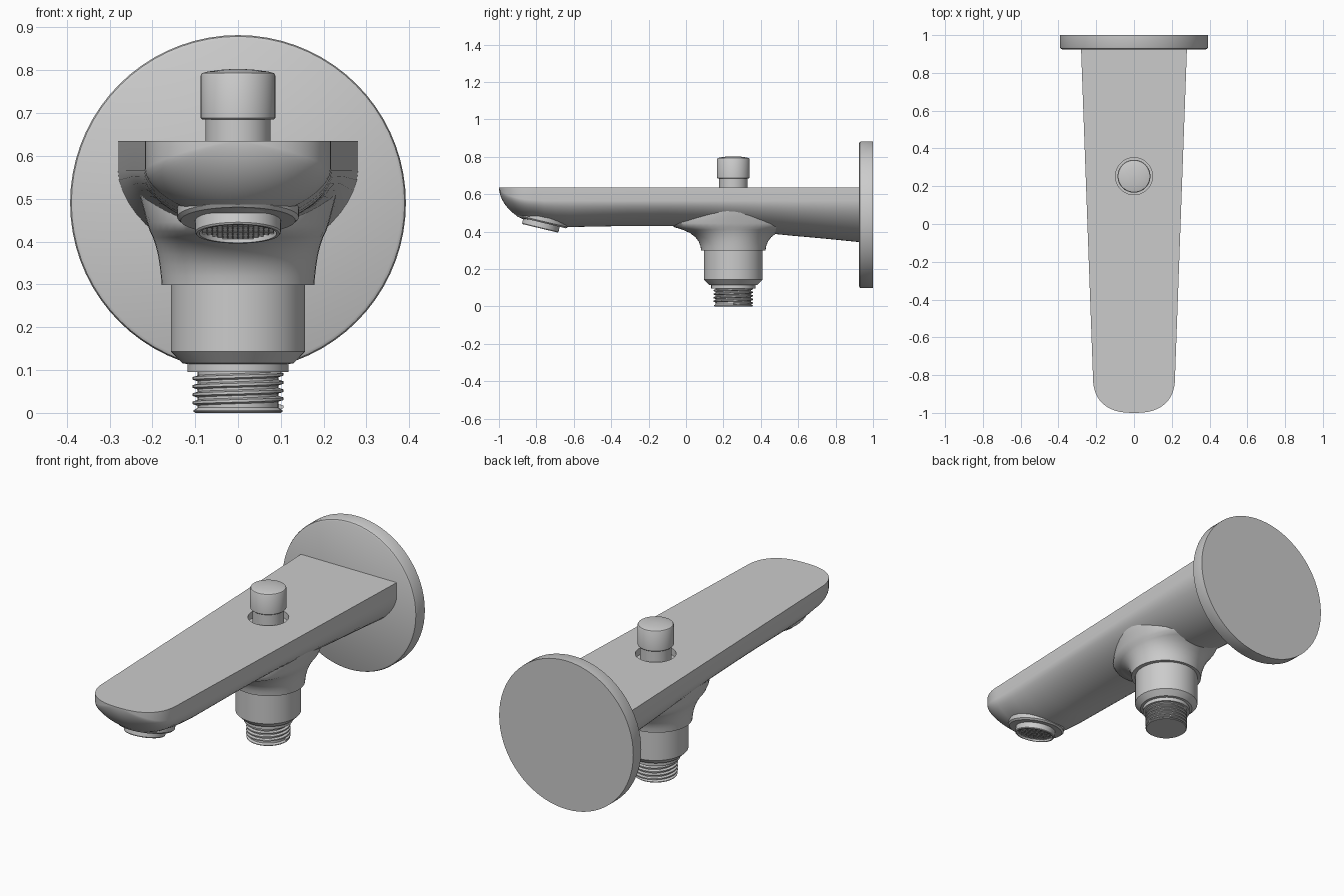
import bpy, bmesh, math
from mathutils import Vector

if "Cube" in bpy.data.objects:
    bpy.data.objects.remove(bpy.data.objects["Cube"])

TOP, AXIS_Y = 0.635, 0.253
TILT = -0.235


def loft(name, rings, loc=(0, 0, 0), rot_x=0.0, caps=True):
    """Skin a list of closed rings into one mesh object."""
    bm = bmesh.new()
    vs = [[bm.verts.new(p) for p in ring] for ring in rings]
    n = len(rings[0])
    for a, b in zip(vs, vs[1:]):
        for i in range(n):
            j = (i + 1) % n
            bm.faces.new((a[i], a[j], b[j], b[i]))
    if caps:
        bm.faces.new(vs[0])
        bm.faces.new(vs[-1])
    bmesh.ops.recalc_face_normals(bm, faces=bm.faces)
    me = bpy.data.meshes.new(name)
    bm.to_mesh(me)
    bm.free()
    ob = bpy.data.objects.new(name, me)
    bpy.context.collection.objects.link(ob)
    ob.location, ob.rotation_euler.x = loc, rot_x
    return ob


def ring(rx, ry, z, n=48):
    return [(rx * math.cos(2 * math.pi * i / n), ry * math.sin(2 * math.pi * i / n), z)
            for i in range(n)]


def lathe(name, profile, loc, rot_x=0.0, n=48):
    return smooth(loft(name, [ring(r, r, z, n) for r, z in profile], loc, rot_x))


def activate(ob):
    bpy.ops.object.select_all(action='DESELECT')
    ob.select_set(True)
    bpy.context.view_layer.objects.active = ob


def smooth(ob, angle=32):
    activate(ob)
    bpy.ops.object.shade_smooth_by_angle(angle=math.radians(angle))
    return ob


# Spout body: flat top, short vertical sides, rounded underside
def section(y, hw, bottom):
    side = min(0.07, 0.36 * (TOP - bottom))
    zs, pts, e = TOP - side, [(hw, y, TOP)], 2 / 1.75
    for i in range(25):
        t = math.pi * i / 24
        c, s = math.cos(t), max(0.0, math.sin(t))
        pts.append((math.copysign(hw * abs(c) ** e, c), y, zs - (zs - bottom) * s ** e))
    pts.append((-hw, y, TOP))
    return pts


def half_width(y):
    return 0.2175 + (y + 0.8) * 0.0363


stations = [(0.94, .343), (0.75, .362), (0.55, .38), (0.4, .395), (0.25, .41), (0.1, .423),
            (-0.1, .43), (-0.3, .431), (-0.5, .427), (-0.62, .425), (-0.7, .43), (-0.76, .439)]
rings = [section(y, half_width(y), b) for y, b in stations]
for k in range(15):
    s = math.sin(math.radians(87.8) * k / 14)
    rings.append(section(-0.8 - 0.2 * s, 0.2175 * (1 - s ** 2.5) ** 0.4,
                         TOP - 0.185 * (1 - s ** 1.8) ** (1 / 1.8)))
body = loft("spout_body", rings)

# Recess around the diverter knob
cutter = lathe("knob_recess_cutter", [(.098, .6), (.098, .7)], (0, AXIS_Y, 0))
cutter.hide_render = True
mod = body.modifiers.new("recess", 'BOOLEAN')
mod.object, mod.solver = cutter, 'EXACT'
activate(body)
bpy.ops.object.modifier_apply(modifier=mod.name)
bpy.data.objects.remove(cutter)
smooth(body)

# Flared neck blending the outlet into the underside
neck = [(.178, .172, .298), (.18, .175, .32), (.183, .184, .345), (.187, .202, .37),
        (.193, .232, .393), (.199, .27, .41), (.206, .315, .424), (.213, .33, .445),
        (.222, .31, .48), (.235, .28, .53), (.235, .26, .56)]
smooth(loft("outlet_neck", [ring(rx, ry, z) for rx, ry, z in neck], (0, AXIS_Y, 0)), 40)

# Wall flange
lathe("wall_flange", [(.392, 0), (.392, .064), (.389, .071), (.382, .075)],
      (0, 1, .49), math.pi / 2, 72)

# Outlet collar and threaded connector
lathe("outlet_collar", [(.118, .095), (.118, .114), (.13, .116), (.157, .143), (.157, .31)],
      (0, AXIS_Y, 0))
lathe("thread_core", [(.1, 0), (.104, .003), (.104, .006), (.094, .012), (.094, .11)],
      (0, AXIS_Y, 0))
pitch, turns, steps = 0.019, 4.4, 40
helix = []
for k in range(int(turns * steps) + 1):
    a = 2 * math.pi * k / steps
    z = 0.014 + pitch * k / steps
    helix.append([(r * math.cos(a), r * math.sin(a), z + dz) for r, dz in
                  ((.09, -.008), (.106, -.003), (.106, .003), (.09, .008))])
smooth(loft("thread_ridge", helix, (0, AXIS_Y, 0)))

# Diverter knob: stem and domed cap
lathe("knob_stem", [(.076, .59), (.076, .69)], (0, AXIS_Y, 0))
lathe("knob_cap", [(.084, .685), (.087, .688), (.087, .788), (.084, .793), (.07, .797),
                   (.04, .801), (.01, .803)], (0, AXIS_Y, 0))

# Tilted aerator: seat ring, nozzle with recess, wire screen
spot = Vector((0, -0.78, 0.418))
lathe("aerator_seat", [(.105, .032), (.134, .032), (.142, .04), (.142, .085)], spot, TILT)
lathe("aerator_nozzle", [(.02, .02), (.088, .02), (.09, .0), (.097, .0), (.1, .004), (.1, .08)],
      spot, TILT)
bm = bmesh.new()
bmesh.ops.create_grid(bm, x_segments=16, y_segments=16, size=0.096)
bmesh.ops.delete(bm, geom=[f for f in bm.faces if f.calc_center_median().length > .084],
                 context='FACES')
me = bpy.data.meshes.new("aerator_screen")
bm.to_mesh(me)
bm.free()
screen = bpy.data.objects.new("aerator_screen", me)
bpy.context.collection.objects.link(screen)
screen.rotation_euler = (TILT, 0, 0)
screen.location = spot + Vector((0, 0, .01))
wire = screen.modifiers.new("wires", 'WIREFRAME')
wire.thickness = 0.004
